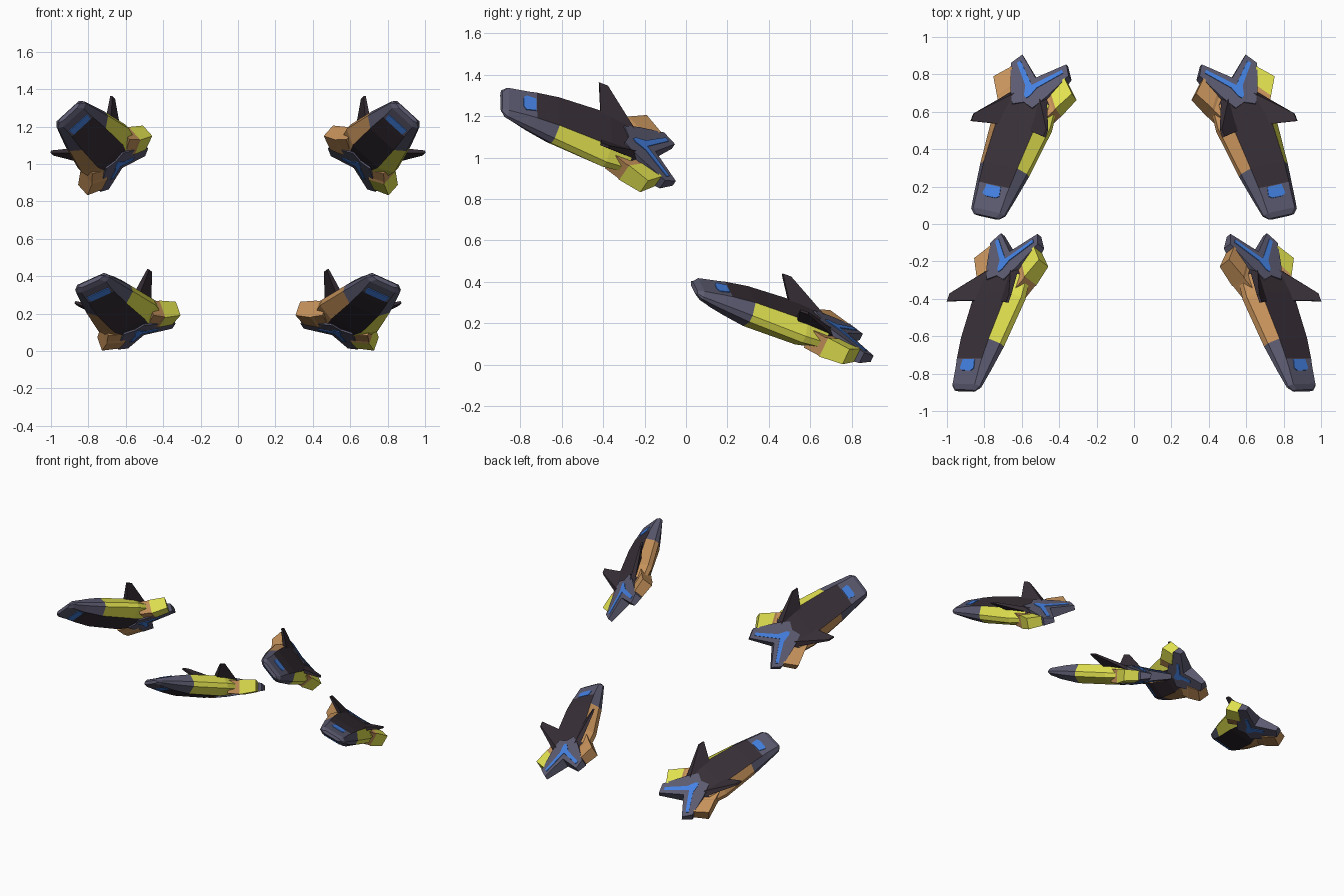
import bpy, bmesh
from mathutils import Vector

if "Cube" in bpy.data.objects:
    bpy.data.objects.remove(bpy.data.objects["Cube"])


def material(name, rgb):
    m = bpy.data.materials.new(name)
    m.diffuse_color = (*[(c / 255) ** 2.2 for c in rgb], 1)
    m.use_nodes = True
    m.node_tree.nodes["Principled BSDF"].inputs["Base Color"].default_value = m.diffuse_color
    return m


GRAY, DARK, BLUE, YELLOW, ORANGE = range(5)
MATS = [material("slate_gray", (92, 91, 112)), material("charcoal", (58, 50, 57)),
        material("bright_blue", (70, 128, 225)), material("yellow", (226, 226, 82)),
        material("tan_orange", (198, 146, 92))]


class Pod:
    """Local frame of one craft: s sideways, d nose to tail, u up."""

    def __init__(self, name, origin, s, d, mirror):
        self.name, self.o, self.mirror = name, Vector(origin), mirror
        self.d = Vector(d).normalized()
        s = Vector(s)
        self.s = (s - self.d * s.dot(self.d)).normalized()
        self.u = self.s.cross(self.d)

    def world(self, p):
        v = self.o + self.s * p[0] + self.d * p[1] + self.u * p[2]
        v.x *= self.mirror
        return v

    def side_colour(self, s):
        return YELLOW if s * self.mirror > 0 else ORANGE

    def loft(self, part, rings, colour):
        """Skin closed rings; colour(segment, edge) gives the material."""
        bm = bmesh.new()
        vs = [[bm.verts.new(self.world(p)) for p in r] for r in rings]
        n = len(rings[0])
        for i in range(len(rings) - 1):
            for j in range(n):
                k = (j + 1) % n
                f = bm.faces.new((vs[i][j], vs[i][k], vs[i + 1][k], vs[i + 1][j]))
                f.material_index = colour(i, j)
        bm.faces.new(vs[0]).material_index = colour(0, 0)
        bm.faces.new(vs[-1]).material_index = colour(len(rings) - 2, 0)
        bmesh.ops.recalc_face_normals(bm, faces=bm.faces)
        me = bpy.data.meshes.new(part)
        bm.to_mesh(me)
        bm.free()
        for m in MATS:
            me.materials.append(m)
        ob = bpy.data.objects.new(self.name + "_" + part, me)
        bpy.context.collection.objects.link(ob)

    def slab(self, part, outline, low, high, mat, flip=1):
        """Outline in (s, d) between two height functions of d."""
        rings = [[(s * flip, d, h(d)) for s, d in outline] for h in (low, high)]
        self.loft(part, rings, lambda i, j: mat)


# hull stations: d, top half width, side half width, top u, bottom u
HULL = [(-0.012, .055, .074, .010, -.012), (.015, .080, .100, .026, -.026),
        (.115, .085, .116, .044, -.050), (.155, .090, .122, .051, -.057),
        (.27, .100, .140, .064, -.074), (.55, .115, .172, .068, -.074),
        (.67, .10, .158, .062, -.056), (.77, .03, .07, .040, -.036)]


def hull_ring(d, t, w, a, b):
    q = t * (.92 - .25 * max(d, 0))
    return [(-t, d, a), (t, d, a), (w, d, a * .15), (w, d, b * .35),
            (q, d, b), (-q, d, b), (-w, d, b * .35), (-w, d, a * .15)]


def tail_u(d):
    return .066 - .185 * (d - .66)


def nose_top(d):
    return .026 + (d - .015) * .18


def nose_bottom(d):
    return -.026 - (d - .015) * .24


def build(pod):
    # hull: gray nose, dark top and belly, coloured flanks
    def hull_colour(i, j):
        if j == 0:
            return GRAY if i < 3 else DARK
        if j == 4:
            return GRAY if i < 2 else DARK
        if i < 4:
            return GRAY
        if i == 6:
            return DARK
        return pod.side_colour(1 if j in (1, 2, 3) else -1)
    pod.loft("hull", [hull_ring(*h) for h in HULL], hull_colour)

    # blue nose markers above and below
    mark = [(-.05, .10), (-.03, .088), (.03, .088), (.05, .10), (.042, .15), (-.042, .15)]
    pod.slab("nose_marker_top", mark, nose_top, lambda d: nose_top(d) + .004, BLUE)
    mark = [(-.065, .068), (.065, .068), (.06, .112), (-.06, .112)]
    pod.slab("nose_marker_bottom", mark, lambda d: nose_bottom(d) - .004, nose_bottom, BLUE)

    for k, side in ((1, "a"), (-1, "b")):
        # forward swept V fin
        root = [(.075, .50, .055), (.10, .51, .035), (.10, .71, .03), (.065, .70, .055)]
        tip = [(.215, .45, .145), (.224, .45, .136), (.224, .495, .136), (.215, .495, .145)]
        pod.loft("fin_" + side, [[(s * k, d, u) for s, d, u in r] for r in (root, tip)],
                 lambda i, j: DARK)

        # gray tail prong
        prong = [(0, .645), (.06, .62), (.11, .71), (.172, .86), (.132, .925), (0, .805)]
        pod.slab("tail_prong_" + side, prong, lambda d: -tail_u(d), tail_u, GRAY, k)

        # blue stripes on the prong, shorter underneath
        stripe = [(0, .67), (.016, .685), (.034, .745), (.138, .868), (.124, .885), (0, .755)]
        pod.slab("stripe_top_" + side, stripe, tail_u, lambda d: tail_u(d) + .004, BLUE, k)
        short = [(0, .67), (.016, .685), (.034, .745), (.086, .806), (.070, .824), (0, .755)]
        pod.slab("stripe_bottom_" + side, short, lambda d: -tail_u(d) - .004,
                 lambda d: -tail_u(d), BLUE, k)

        # flared block on the flank, with a tan joint at its root
        def flare_ring(f, b, hi, lo):
            return [(k * f[0], f[1], hi), (k * b[0], b[1], hi * .85),
                    (k * b[0], b[1], lo * .85), (k * f[0], f[1], lo)]
        rings = [flare_ring((.135, .58), (.05, .70), .040, -.060),
                 flare_ring((.168, .645), (.09, .745), .036, -.060),
                 flare_ring((.175, .658), (.10, .758), .041, -.064),
                 flare_ring((.235, .76), (.158, .84), .042, -.042)]
        pod.loft("flare_" + side, rings,
                 lambda i, j: ORANGE if i < 2 else pod.side_colour(k))


# two craft per side, mirrored across x
for m, side in ((1, "left"), (-1, "right")):
    build(Pod("upper_" + side, (-.90, -.88, 1.27), (.743, 0, .669), (.32, .887, -.33), m))
    build(Pod("lower_" + side, (-.785, .05, .368), (.90, -.19, .40), (.336, .89, -.31), m))
